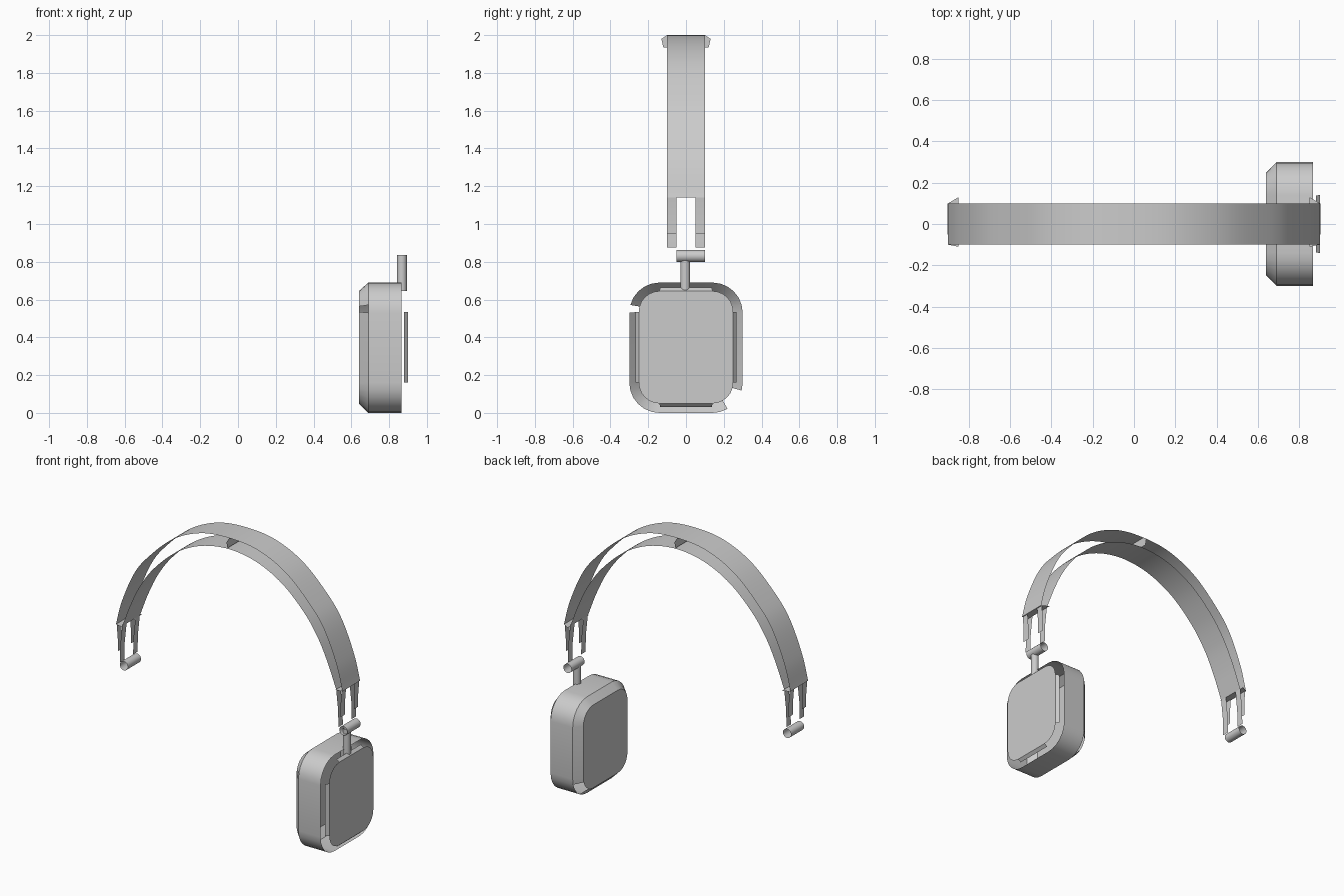
import bpy, math
from mathutils import Vector

if "Cube" in bpy.data.objects:
    bpy.data.objects.remove(bpy.data.objects["Cube"])


def make(name, verts, faces, smooth=True):
    me = bpy.data.meshes.new(name)
    me.from_pydata([tuple(v) for v in verts], [], faces)
    ob = bpy.data.objects.new(name, me)
    bpy.context.collection.objects.link(ob)
    if smooth:
        bpy.ops.object.select_all(action='DESELECT')
        bpy.context.view_layer.objects.active = ob
        ob.select_set(True)
        bpy.ops.object.shade_smooth_by_angle(angle=math.radians(30))
    return ob


def spline(pts, n=8):
    """Smooth curve through the given points (Catmull-Rom)."""
    p = [Vector(q) for q in pts]
    p = [2 * p[0] - p[1]] + p + [2 * p[-1] - p[-2]]
    out = []
    for i in range(1, len(p) - 2):
        a, b, c, d = p[i - 1:i + 3]
        for k in range(n):
            t = k / n
            out.append(0.5 * (2 * b + (c - a) * t + (2 * a - 5 * b + 4 * c - d) * t * t
                              + (3 * b - a - 3 * c + d) * t ** 3))
    return out + [p[-2]]


def ribbon(name, path, y0, y1, flip=False):
    """Sheet that follows an xz path between two y positions."""
    verts = [(x, y, z) for x, z in path for y in (y0, y1)]
    faces = [(2 * i, 2 * i + 1, 2 * i + 3, 2 * i + 2) for i in range(len(path) - 1)]
    return make(name, verts, [f[::-1] for f in faces] if flip else faces)


def arc(half):
    left = [(-x, z) for x, z in half[:0:-1]]
    return spline(left + half)


def tube(name, centre, r, length, axis):
    rot = (math.pi / 2, 0, 0) if axis == 'Y' else (0, 0, 0)
    bpy.ops.mesh.primitive_cylinder_add(vertices=20, radius=r, depth=length,
                                        location=centre, rotation=rot, end_fill_type='NOTHING')
    ob = bpy.context.object
    ob.name = name
    bpy.ops.object.shade_smooth_by_angle(angle=math.radians(30))


def rounded(x, hy, z0, z1, r, n=6):
    """Rounded rectangle in a plane of constant x, n steps per corner."""
    pts = []
    for k, (cy, cz) in enumerate(((hy - r, z1 - r), (r - hy, z1 - r),
                                  (r - hy, z0 + r), (hy - r, z0 + r))):
        for i in range(n + 1):
            a = math.pi / 2 * (k + i / n)
            pts.append((x, cy + r * math.cos(a), cz + r * math.sin(a)))
    return pts


def loft(name, a, b, skip=()):
    n = len(a)
    faces = [(i, (i + 1) % n, n + (i + 1) % n, n + i) for i in range(n) if i not in skip]
    return make(name, a + b, faces)


# Headband: outer shell and inner lining
outer = [(0, 2), (0.228, 1.974), (0.45, 1.87), (0.645, 1.69), (0.757, 1.54),
         (0.852, 1.32), (0.9, 1.14)]
inner = [(0, 1.92), (0.22, 1.885), (0.42, 1.785), (0.59, 1.63), (0.7, 1.48),
         (0.78, 1.32), (0.85, 1.14)]
ribbon("headband_outer", arc(outer), -0.1, 0.1, True)
ribbon("headband_lining", arc(inner), -0.1, 0.1)

# Divider at the crown between the two sheets
make("crown_divider", [(0, -0.12, 1.935), (0, 0.12, 1.935), (0, 0.13, 1.98),
                       (0, 0.1, 2), (0, -0.1, 2), (0, -0.13, 1.98)],
     [(0, 1, 2, 3, 4, 5)], False)

for side, s in (("right", 1), ("left", -1)):
    # End cap closing the band
    make("band_end_" + side, [(s * 0.85, -0.11, 1.14), (s * 0.9, -0.1, 1.14),
                              (s * 0.9, 0.1, 1.14), (s * 0.85, 0.13, 1.14)],
         [(0, 1, 2, 3)], False)
    # Fork arms, each with an outer and an inner face
    for part, y in (("front", -0.1), ("back", 0.05)):
        ribbon(f"arm_outer_{side}_{part}",
               [(s * 0.893, 1.14), (s * 0.885, 1.04), (s * 0.885, 0.95)], y, y + 0.05)
        ribbon(f"arm_inner_{side}_{part}",
               [(s * 0.85, 1.14), (s * 0.865, 1.0), (s * 0.868, 0.875)], y, y + 0.05)
    # Hinge barrel
    tube("hinge_barrel_" + side, (s * 0.872, 0.025, 0.83), 0.032, 0.15, 'Y')

# Stem joining the hinge to the cup
tube("cup_stem", (0.868, -0.004, 0.74), 0.026, 0.19, 'Z')

# Ear cup: outer wall, inner bevel with open corner gaps, and both plates
wall = (0.3, 0.0, 0.69, 0.16)
plate = (0.25, 0.05, 0.645, 0.11)
loft("cup_wall", rounded(0.69, *wall), rounded(0.866, *wall))
loft("cup_bevel", rounded(0.69, *wall), rounded(0.64, *plate), skip=(12, 23, 24, 25))
for name, x in (("cup_inner_plate", 0.64), ("cup_outer_plate", 0.9)):
    pts = rounded(x, *plate)
    order = list(range(len(pts)))
    make(name, pts, [order if x > 0.8 else order[::-1]], False)

# Lip on the straight sides of the outer plate
n = 28
lip = (6, 13, 20, 27)
loft("outer_plate_lip", rounded(0.88, 0.268, 0.032, 0.663, 0.13), rounded(0.9, *plate),
     skip=[i for i in range(n) if i not in lip])
